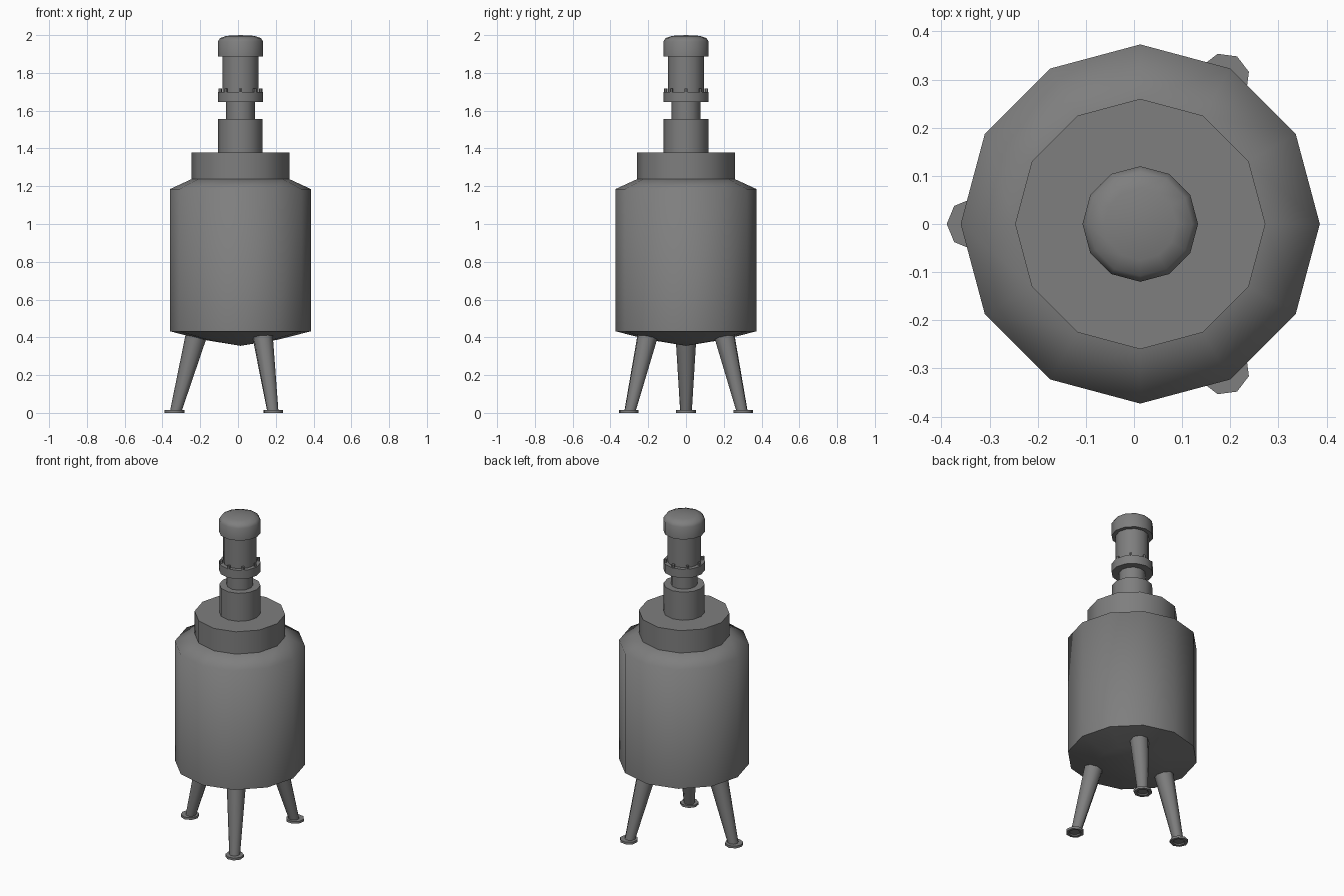
import bpy, bmesh
from math import cos, sin, pi, radians

if "Cube" in bpy.data.objects:
    bpy.data.objects.remove(bpy.data.objects["Cube"])

CX = 0.013  # tank axis

steel = bpy.data.materials.new("dark_steel")
steel.diffuse_color = (.21, .21, .21, 1)
steel.use_nodes = True
steel.node_tree.nodes["Principled BSDF"].inputs["Base Color"].default_value = steel.diffuse_color


def finish(name, bm, loc=(0, 0, 0), rot=0.0, smooth=50):
    bmesh.ops.recalc_face_normals(bm, faces=bm.faces)
    me = bpy.data.meshes.new(name)
    bm.to_mesh(me)
    bm.free()
    me.materials.append(steel)
    ob = bpy.data.objects.new(name, me)
    bpy.context.collection.objects.link(ob)
    ob.location = loc
    ob.rotation_euler.z = rot
    bpy.ops.object.select_all(action='DESELECT')
    ob.select_set(True)
    bpy.context.view_layer.objects.active = ob
    bpy.ops.object.shade_smooth_by_angle(angle=radians(smooth))
    return ob


def lathe(name, profile, sides=12, loc=(CX, 0, 0), rot=0.0, smooth=50):
    """Revolve (radius, z) points around z; radius 0 closes to a point."""
    bm = bmesh.new()
    rings = []
    for r, z in profile:
        if r == 0:
            rings.append([bm.verts.new((0, 0, z))] * sides)
        else:
            rings.append([bm.verts.new((r * cos(2 * pi * i / sides),
                                        r * sin(2 * pi * i / sides), z))
                          for i in range(sides)])
    for a, b in zip(rings, rings[1:]):
        for i in range(sides):
            j = (i + 1) % sides
            bm.faces.new(list(dict.fromkeys((a[i], a[j], b[j], b[i]))))
    return finish(name, bm, loc, rot, smooth)


# Vessel with shallow domed bottom and sloped shoulder
lathe("tank_body", [(0, .355), (.2, .388), (.373, .432), (.373, 1.185),
                    (.26, 1.237), (0, 1.237)], smooth=70)
lathe("tank_lid", [(0, 1.23), (.26, 1.23), (.26, 1.378), (0, 1.378)])

# Agitator drive stack
lathe("motor_mount", [(0, 1.37), (.118, 1.37), (.118, 1.555), (0, 1.555)])
lathe("coupling", [(0, 1.55), (.076, 1.55), (.076, 1.65), (0, 1.65)])
lathe("motor_flange", [(0, 1.645), (.12, 1.645), (.12, 1.7), (0, 1.7)])
lathe("motor_body", [(0, 1.69), (.096, 1.69), (.096, 1.895), (0, 1.895)])
lathe("motor_cap", [(0, 1.888), (.12, 1.888), (.12, 1.966), (.108, 1.984),
                    (.075, 1.996), (0, 2.0)], smooth=70)

# Flange bolts
for k in range(8):
    a = k * pi / 4
    lathe(f"flange_bolt_{k + 1}", [(0, 1.695), (.009, 1.695), (.009, 1.718), (0, 1.718)],
          6, (CX + .108 * cos(a), .108 * sin(a), 0), a)

# Three splayed tapered legs with recessed disc feet
for k, deg in enumerate((60, 180, 300)):
    a = radians(deg)
    bm = bmesh.new()
    octagon = [(cos(i * pi / 4), sin(i * pi / 4)) for i in range(8)]
    lo = [bm.verts.new((.342 + .031 * c, .031 * s, .01)) for c, s in octagon]
    # upper end follows the slope of the tank bottom
    up = [bm.verts.new((.236 + .055 * c, .055 * s, .402 + .01 * c)) for c, s in octagon]
    for i in range(8):
        j = (i + 1) % 8
        bm.faces.new((lo[i], lo[j], up[j], up[i]))
    bm.faces.new(lo)
    bm.faces.new(up)
    finish(f"leg_{k + 1}", bm, (CX, 0, 0), a)
    lathe(f"foot_{k + 1}", [(0, .007), (.03, .007), (.036, 0), (.053, 0), (.053, .014), (0, .014)],
          8, (CX + .349 * cos(a), .349 * sin(a), 0), a)
